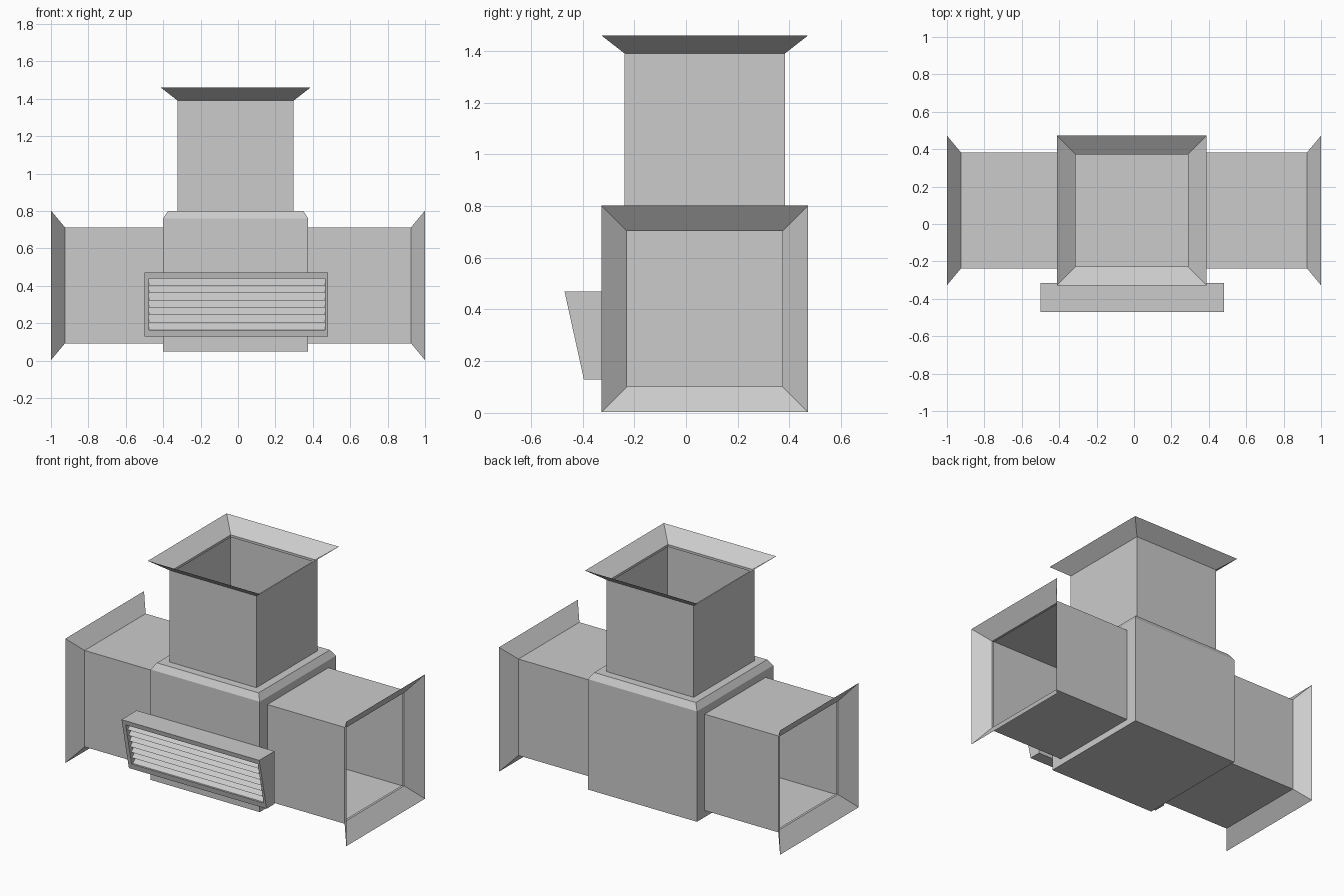
import bpy
import bmesh
from mathutils import Vector

if "Cube" in bpy.data.objects:
    bpy.data.objects.remove(bpy.data.objects["Cube"], do_unlink=True)

metal = bpy.data.materials.new("duct_grey")
metal.use_nodes = True
GREY = (0.6, 0.6, 0.6, 1.0)
metal.diffuse_color = GREY
metal.node_tree.nodes["Principled BSDF"].inputs["Base Color"].default_value = GREY

CX, CY, CZ = -0.0125, 0.0725, 0.4025   # centre lines of the ducts


def loft(name, rings, loop=False):
    """Bridge four-sided rings; loop joins last to first, otherwise cap both ends."""
    bm = bmesh.new()
    vs = [[bm.verts.new(p) for p in ring] for ring in rings]
    pairs = list(zip(vs, vs[1:]))
    if loop:
        pairs.append((vs[-1], vs[0]))
    else:
        bm.faces.new(vs[0])
        bm.faces.new(vs[-1])
    for a, b in pairs:
        for i in range(4):
            j = (i + 1) % 4
            bm.faces.new((a[i], a[j], b[j], b[i]))
    bmesh.ops.recalc_face_normals(bm, faces=bm.faces)
    mesh = bpy.data.meshes.new(name)
    bm.to_mesh(mesh)
    bm.free()
    mesh.materials.append(metal)
    obj = bpy.data.objects.new(name, mesh)
    bpy.context.collection.objects.link(obj)
    return obj


def square(centre, u, v, hu, hv):
    return [centre + u * hu * a + v * hv * b
            for a, b in ((-1, -1), (1, -1), (1, 1), (-1, 1))]


X, Y, Z = Vector((1, 0, 0)), Vector((0, 1, 0)), Vector((0, 0, 1))


def duct(name, origin, axis, u, v, base, neck, end):
    """Hollow square duct with a thin flared flange and an inner lip."""
    profile = [(0.31, base), (0.31, neck), (0.40, end), (0.30, neck - 0.003),
               (0.30, neck - 0.018), (0.308, neck - 0.018), (0.308, base)]
    loft(name, [square(origin + axis * d, u, v, h, h) for h, d in profile], loop=True)


# Central box with a chamfered top
centre = Vector((CX, CY, 0))
loft("central_box", [square(centre + Z * z, X, Y, h, h)
                     for h, z in ((0.388, 0.05), (0.388, 0.76), (0.362, 0.80))])

# Three open ducts
duct("top_duct", centre, Z, X, Y, 0.79, 1.39, 1.46)
for side, name in ((1, "left_duct"), (-1, "right_duct")):
    duct(name, Vector((0, CY, CZ)), X * side, Y, Z, 0.37, 0.925, 1.0)


# Slanted vent hood on the front
def front_y(z):
    return -0.395 - 0.22 * (z - 0.13)


def vent_ring(x0, x1, z0, z1, y=None):
    return [Vector((x, front_y(z) if y is None else y, z))
            for x, z in ((x0, z0), (x1, z0), (x1, z1), (x0, z1))]


outer = (-0.50, 0.48, 0.13, 0.47)
inner = (-0.475, 0.465, 0.165, 0.44)
BACK = -0.316
loft("vent_frame", [vent_ring(*outer), vent_ring(*inner),
                    vent_ring(*inner, y=BACK), vent_ring(*outer, y=BACK)], loop=True)

# Louvre slats, each sloping down and outward
COUNT = 7
step = (inner[3] - inner[2]) / COUNT
for i in range(COUNT):
    z = inner[2] + i * step
    y = front_y(z) + 0.012
    section = [(y, z), (y + 0.042, z + step), (y + 0.042, z + step - 0.006),
               (y + 0.006, z)]
    loft(f"vent_slat_{i + 1}",
         [[Vector((x, py, pz)) for py, pz in section] for x in inner[:2]])
